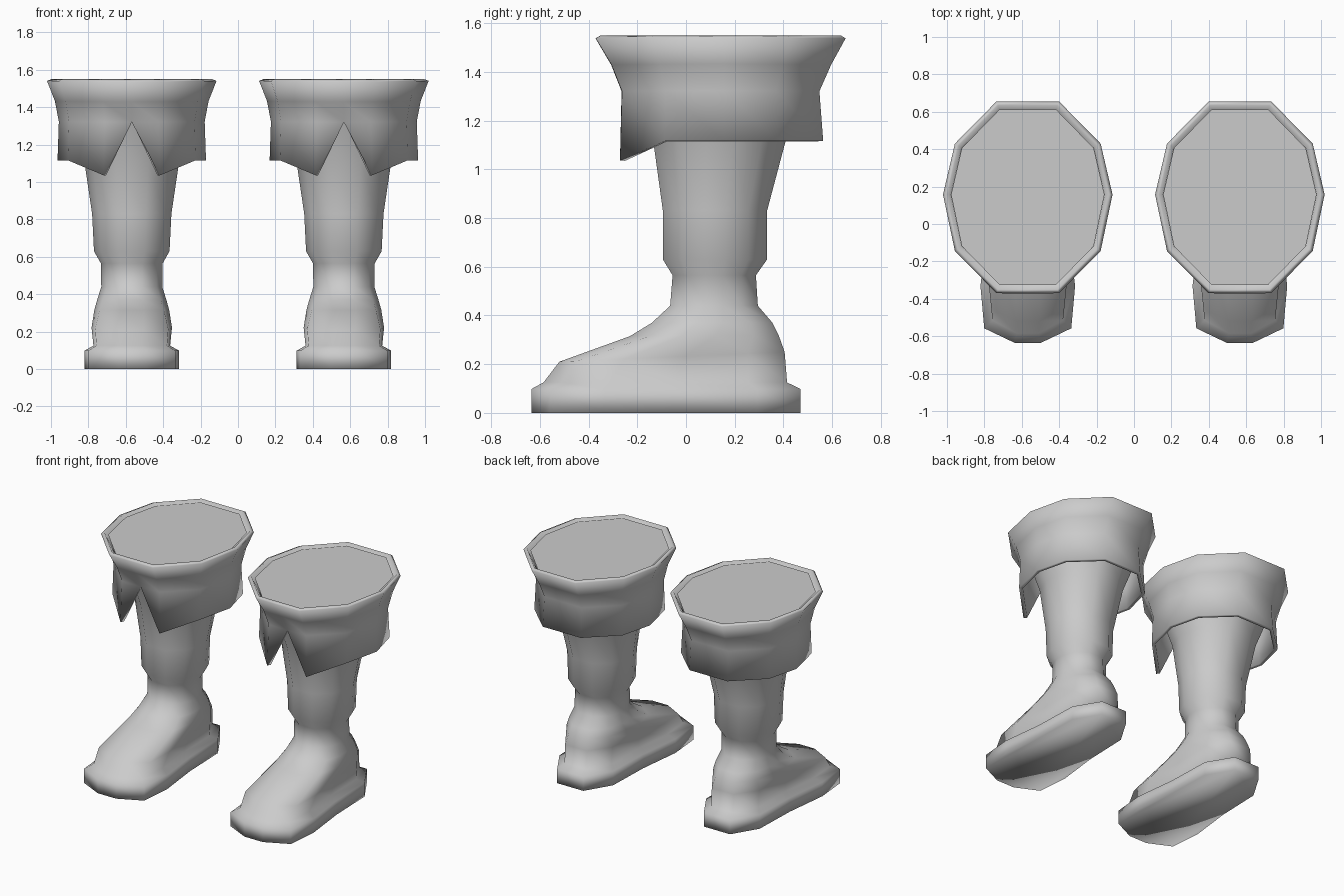
import bpy, bmesh

if "Cube" in bpy.data.objects:
    bpy.data.objects.remove(bpy.data.objects["Cube"])

grey = bpy.data.materials.new("boot_grey")
grey.diffuse_color = (0.6, 0.6, 0.6, 1)
grey.use_nodes = True
grey.node_tree.nodes["Principled BSDF"].inputs["Base Color"].default_value = grey.diffuse_color

# Half outlines running front to back: (width fraction, depth fraction)
CUFF = [(.37, -1), (.86, -.56), (1, .03), (.86, .56), (.37, 1)]
LEG = [(.35, -1), (.82, -.64), (1, -.2), (1, .2), (.82, .64), (.35, 1)]
FOOT = [(.28, -1), (.92, -.86), (1, -.45), (.86, .1), (.82, .68), (.4, 1)]


def outline(half):
    return half + [(-u, v) for u, v in reversed(half)]


def place(shape, hx, yf, yb, zf, zb):
    """Scale an outline to a half width, a front-back range and a tilt."""
    return [(u * hx, (yf + yb) / 2 + v * (yb - yf) / 2,
             (zf + zb) / 2 + v * (zb - zf) / 2) for u, v in shape]


def bridge(bm, a, b):
    for i in range(len(a)):
        j = (i + 1) % len(a)
        bm.faces.new((a[i], a[j], b[j], b[i]))


def ring(bm, points):
    return [bm.verts.new(p) for p in points]


def make_pair(name, bm, smooth=True, thickness=0):
    bmesh.ops.recalc_face_normals(bm, faces=bm.faces)
    mesh = bpy.data.meshes.new(name)
    bm.to_mesh(mesh)
    bm.free()
    mesh.materials.append(grey)
    for p in mesh.polygons:
        p.use_smooth = smooth
    for side, x in (("left", -.568), ("right", .566)):
        ob = bpy.data.objects.new(f"{side}_{name}", mesh)
        ob.location.x = x
        bpy.context.collection.objects.link(ob)
        if thickness:
            mod = ob.modifiers.new("thickness", "SOLIDIFY")
            mod.thickness = thickness
            mod.offset = -1


# Boot body: half width, front y, back y, front z, back z, foot-shape blend
levels = [
    (.33, -.20, .49, 1.33, 1.33, 0), (.255, -.135, .41, 1.12, 1.12, 0),
    (.212, -.095, .333, .83, .83, 0), (.202, -.095, .333, .63, .63, 0),
    (.165, -.055, .287, .565, .565, 0), (.163, -.065, .295, .44, .44, 0),
    (.185, -.14, .355, .37, .37, .15), (.2, -.23, .38, .315, .32, .4),
    (.215, -.52, .405, .21, .25, .9), (.205, -.585, .415, .125, .125, 1),
    (.253, -.635, .47, .098, .098, 1), (.253, -.635, .47, 0, 0, 1)]
bm = bmesh.new()
prev = None
for hx, yf, yb, zf, zb, t in levels:
    shape = [(a + (c - a) * t, b + (d - b) * t)
             for (a, b), (c, d) in zip(outline(LEG), outline(FOOT))]
    cur = ring(bm, place(shape, hx, yf, yb, zf, zb))
    if prev:
        bridge(bm, prev, cur)
    prev = cur
bm.faces.new(prev)
make_pair("boot_body", bm)

# Folded cuff, with a notch in front between two pointed flaps
cuff_shape = [(0, -1)] + outline(CUFF)
bm = bmesh.new()
rows = [ring(bm, place(cuff_shape, hx, yf, yb, z, z)) for hx, yf, yb, z in (
    (.43, -.35, .635, 1.55), (.387, -.285, .575, 1.44),
    (.365, -.24, .525, 1.325), (.372, -.25, .54, 1.115))]
for a, b in zip(rows, rows[1:]):
    bridge(bm, a, b)
top, low = rows[2], rows[3]
bm.verts.remove(low[0])
for i in (1, -1):
    low[i].co.z = 1.035
    bm.faces.new((top[0], top[i], low[i]))
make_pair("cuff", bm, thickness=.025)

# Flat closing panel just under the cuff rim
bm = bmesh.new()
bm.faces.new(ring(bm, place(outline(CUFF), .41, -.325, .612, 1.535, 1.535)))
make_pair("top_panel", bm, smooth=False)
